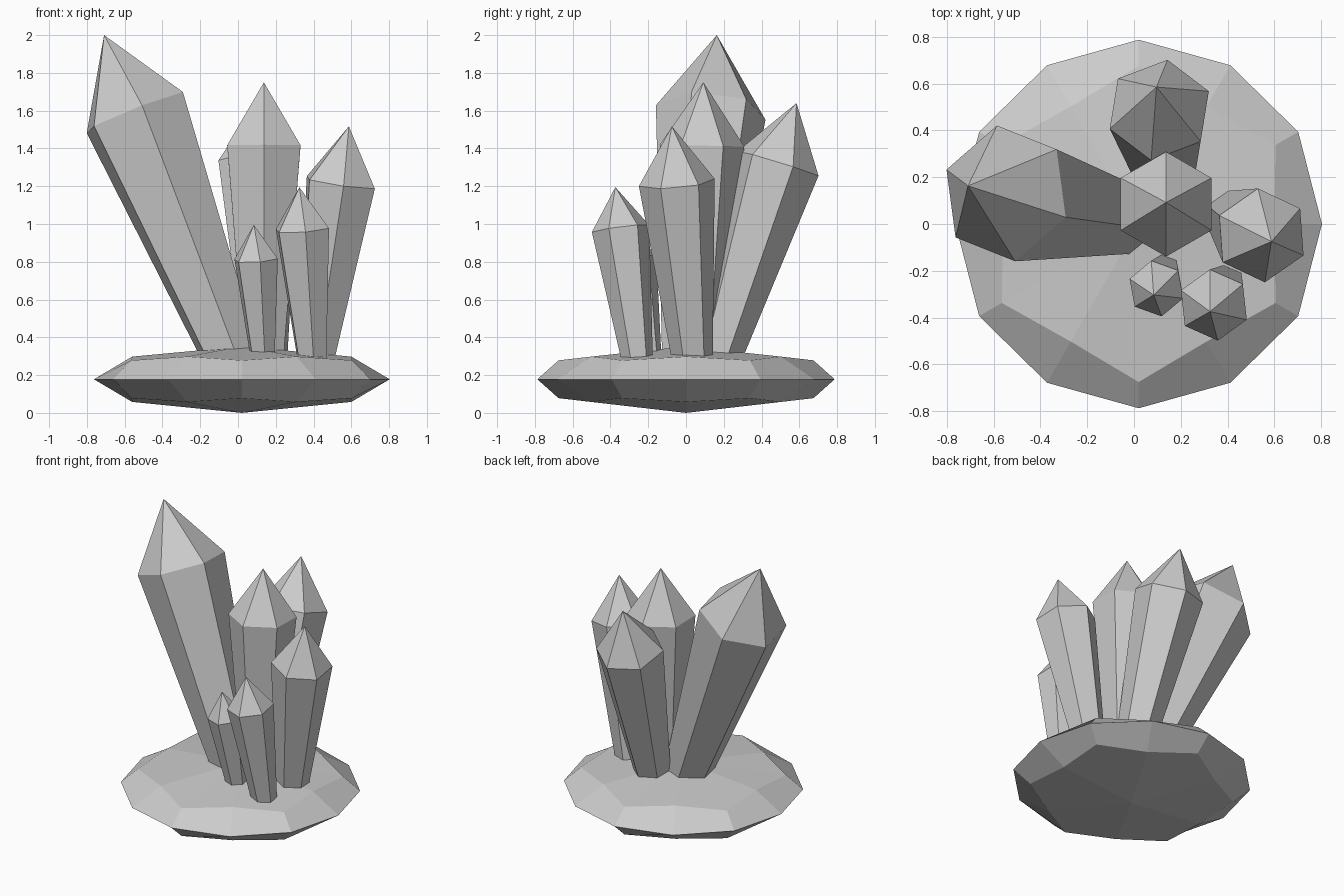
import bpy
from math import cos, sin, pi, radians
from mathutils import Vector

if "Cube" in bpy.data.objects:
    bpy.data.objects.remove(bpy.data.objects["Cube"])


def make_object(name, verts, faces):
    mesh = bpy.data.meshes.new(name)
    mesh.from_pydata(verts, [], faces)
    mesh.update()
    obj = bpy.data.objects.new(name, mesh)
    bpy.context.collection.objects.link(obj)
    return obj


def skin(rings, bottom, top):
    """Join equal rings with quads; an apex (or None for a flat cap) closes each end."""
    n = len(rings[0])
    verts = [v for r in rings for v in r]
    faces = []
    for k in range(len(rings) - 1):
        for i in range(n):
            j = (i + 1) % n
            faces.append((k * n + i, k * n + j, (k + 1) * n + j, (k + 1) * n + i))
    last = (len(rings) - 1) * n
    if bottom is None:
        faces.append(tuple(reversed(range(n))))
    else:
        verts.append(bottom)
        faces += [(len(verts) - 1, (i + 1) % n, i) for i in range(n)]
    verts.append(top)
    faces += [(len(verts) - 1, last + i, last + (i + 1) % n) for i in range(n)]
    return verts, faces


# Rock base: flattened 12-sided stone, inner rings alternate in radius and height
CX, MID = 0.02, 0.178


def stone_ring(r_even, r_odd, h_even, h_odd):
    ring = []
    for i in range(12):
        r, h = (r_odd, h_odd) if i % 2 else (r_even, h_even)
        a = radians(30 * i)
        ring.append((CX + r * cos(a), r * sin(a), MID + h))
    return ring


make_object("rock_base", *skin(
    [stone_ring(0.58, 0.675, -0.12, -0.1),
     stone_ring(0.783, 0.787, 0, 0),
     stone_ring(0.58, 0.675, 0.12, 0.1)],
    (CX, 0, 0), (CX, 0, 0.352)))


# Crystals: tapered hexagonal shaft widening to a shoulder, then a point
def crystal(name, base, tip, shoulder_z, radius, corner):
    base, tip = Vector(base), Vector(tip)
    axis = (tip - base).normalized()
    shoulder = base.lerp(tip, (shoulder_z - base.z) / (tip.z - base.z))
    u = Vector((corner[0], corner[1], 0))
    u = (u - u.dot(axis) * axis).normalized()
    v = axis.cross(u)

    def ring(c, r):
        return [c + r * (cos(i * pi / 3) * u + sin(i * pi / 3) * v) for i in range(6)]

    make_object(name, *skin([ring(base, radius * 0.52), ring(shoulder, radius)], None, tip))


crystal("crystal_middle", (0.137, 0.06, 0.25), (0.137, 0.092, 1.75), 1.415, 0.224, (0, 1))
crystal("crystal_left", (-0.015, 0.025, 0.25), (-0.709, 0.163, 2.0), 1.59, 0.295, (0.18, -0.98))
crystal("crystal_back", (0.148, 0.158, 0.25), (0.096, 0.585, 1.64), 1.32, 0.227, (0.03, 0.216))
crystal("crystal_right", (0.405, 0.037, 0.25), (0.587, -0.075, 1.517), 1.22, 0.202, (0.017, -0.197))
crystal("crystal_front_right", (0.394, -0.254, 0.25), (0.325, -0.374, 1.195), 0.975, 0.154, (0.015, -0.151))
crystal("crystal_front", (0.133, -0.19, 0.25), (0.084, -0.303, 0.995), 0.815, 0.122, (0.021, -0.122))
